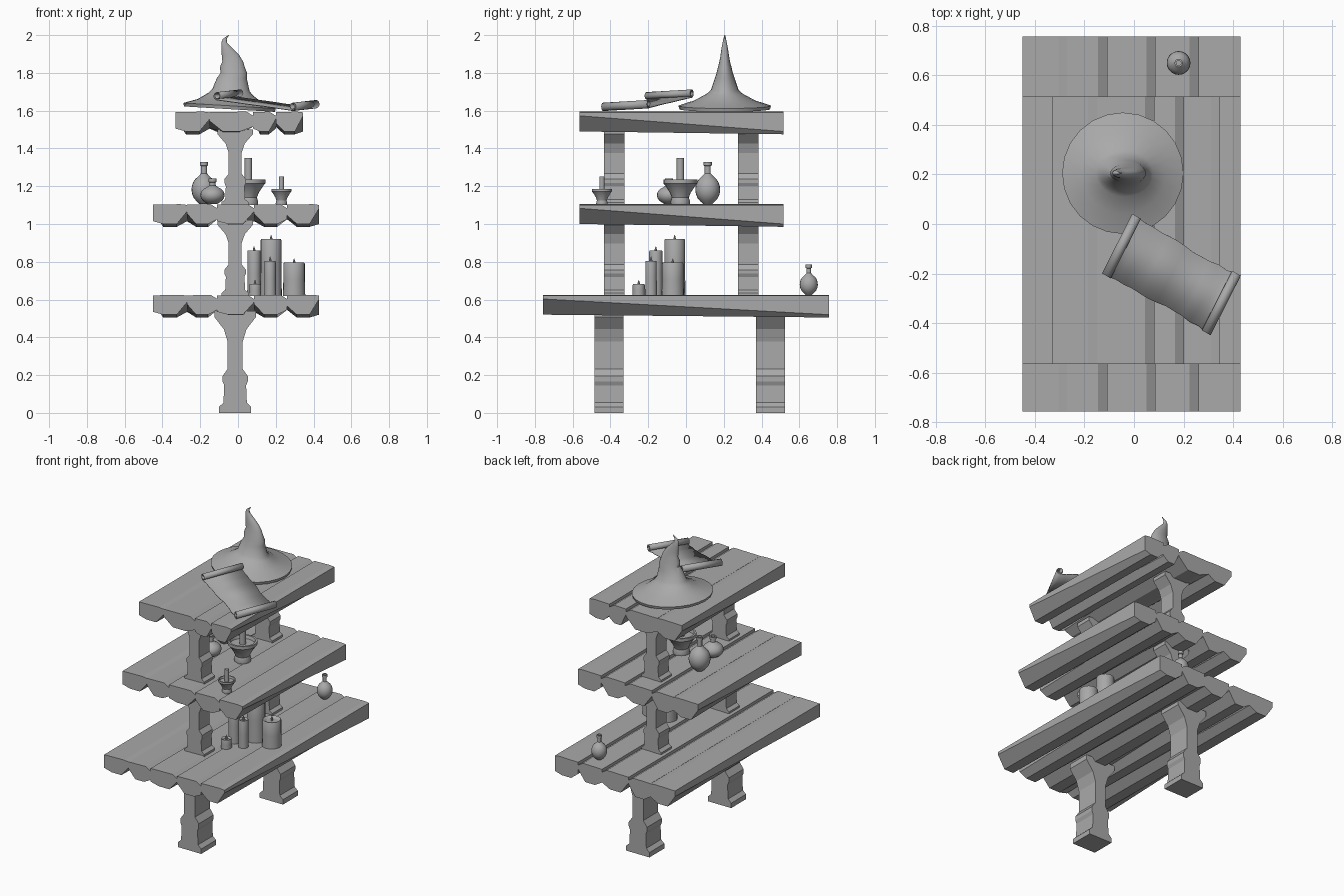
import bpy, bmesh, math, random
from mathutils import Vector

random.seed(4)
if "Cube" in bpy.data.objects:
    bpy.data.objects.remove(bpy.data.objects["Cube"], do_unlink=True)

GREY = (0.4, 0.4, 0.4, 1)
mat = bpy.data.materials.new("plain grey")
mat.use_nodes = True
mat.diffuse_color = GREY
mat.node_tree.nodes["Principled BSDF"].inputs["Base Color"].default_value = GREY


def finish(name, bm, smooth=False):
    bmesh.ops.recalc_face_normals(bm, faces=bm.faces)
    mesh = bpy.data.meshes.new(name)
    bm.to_mesh(mesh)
    bm.free()
    mesh.materials.append(mat)
    obj = bpy.data.objects.new(name, mesh)
    bpy.context.collection.objects.link(obj)
    if smooth:
        bpy.ops.object.select_all(action='DESELECT')
        obj.select_set(True)
        bpy.context.view_layer.objects.active = obj
        bpy.ops.object.shade_smooth_by_angle(angle=math.radians(35))
    return obj


def loft(name, rings, smooth=False, cap=True):
    """Skin a list of equally long closed rings of points."""
    bm = bmesh.new()
    loops = [[bm.verts.new(p) for p in ring] for ring in rings]
    n = len(loops[0])
    for a, b in zip(loops, loops[1:]):
        for i in range(n):
            j = (i + 1) % n
            bm.faces.new((a[i], a[j], b[j], b[i]))
    if cap:
        bm.faces.new(loops[0])
        bm.faces.new(loops[-1])
    return finish(name, bm, smooth)


def ellipse(cx, cy, rx, ry, z, n=20, tilt=0.0):
    angles = [math.tau * i / n for i in range(n)]
    return [(cx + rx * math.cos(a), cy + ry * math.sin(a), z + tilt * rx * math.cos(a))
            for a in angles]


def lathe(name, x, y, z, profile, n=20):
    """Turn (radius, height) pairs about a vertical axis."""
    return loft(name, [ellipse(x, y, r, r, z + h, n) for r, h in profile], True)


# Shelves: rough planks whose lower edges are hewn differently at each end
def plank(name, x0, x1, y0, y1, top, front, back, dip):
    w = x1 - x0
    rings = []
    for y, (a, b), t in ((y0, front, 0.105), (y1, back, 0.12)):
        rings.append([(x0, y, top - 0.003), (x1 - 0.035, y, top), (x1, y, top - dip),
                      (x1, y, top - b), (x1 - 0.3 * w, y, top - t),
                      (x0 + 0.3 * w, y, top - t), (x0, y, top - a)])
    loft(name, rings)


def shelf(name, edges, y0, y1, top):
    last = len(edges) - 2
    for i, (x0, x1) in enumerate(zip(edges, edges[1:])):
        front, back = ((0.09, 0.04), (0.04, 0.09)) if i % 2 == 0 else ((0.05, 0.08), (0.09, 0.05))
        if i == last:
            front, back = (0.06, 0.022), (0.08, 0.105)
        dip = 0.004 if i in (0, last) else 0.022
        plank(f"{name}_plank_{i + 1}", x0, x1, y0, y1, top, front, back, dip)


WIDE = (-0.45, -0.27, -0.11, 0.085, 0.26, 0.43)
shelf("bottom_shelf", WIDE, -0.757, 0.757, 0.625)
shelf("middle_shelf", WIDE, -0.565, 0.515, 1.105)
shelf("top_shelf", (-0.33, -0.15, 0.08, 0.2, 0.345), -0.565, 0.515, 1.595)

# Legs: shaped board profile (half width, height fraction), extruded in depth
LEG = ((0.085, 0), (0.085, 0.06), (0.062, 0.1), (0.058, 0.27), (0.067, 0.31), (0.067, 0.36),
       (0.04, 0.43), (0.04, 0.7), (0.06, 0.82), (0.11, 0.94), (0.11, 1.0))


def leg(name, y0, y1, z0, z1, width):
    half = [(r * width, z0 + f * (z1 - z0)) for r, f in LEG]
    outline = [(r, z) for r, z in half] + [(-r, z) for r, z in reversed(half)]
    loft(name, [[(x - 0.015, y, z) for x, z in outline] for y in (y0, y1)])


for tier, z0, z1, width, depths in (
        ("lower", 0, 0.54, 1, ((-0.485, -0.33), (0.37, 0.525))),
        ("middle", 0.61, 1.02, 0.85, ((-0.435, -0.325), (0.275, 0.385))),
        ("upper", 1.09, 1.5, 0.85, ((-0.435, -0.325), (0.275, 0.385)))):
    for side, (y0, y1) in zip(("front", "back"), depths):
        leg(f"{tier}_{side}_leg", y0, y1, z0, z1, width)

# Pointed hat: tilted brim and crooked crown (centre x, x radius, y radius, height)
HAT = ((-0.045, 0.24, 0.24, 1.608), (-0.045, 0.245, 0.245, 1.626), (-0.042, 0.17, 0.165, 1.652),
       (-0.038, 0.115, 0.095, 1.69), (-0.037, 0.098, 0.073, 1.71), (-0.033, 0.08, 0.053, 1.77),
       (-0.022, 0.07, 0.043, 1.80), (-0.03, 0.066, 0.036, 1.83), (-0.028, 0.055, 0.028, 1.86),
       (-0.04, 0.046, 0.022, 1.895), (-0.058, 0.03, 0.017, 1.93), (-0.073, 0.015, 0.011, 1.96),
       (-0.07, 0.01, 0.007, 1.98), (-0.05, 0.002, 0.002, 2.0))
loft("hat", [ellipse(cx, 0.205, rx, ry, z, 24, -0.06 if rx > 0.09 else 0)
             for cx, rx, ry, z in HAT], True)

# Scroll: one sheet curled up at both ends
start, end = Vector((-0.11, -0.21, 1.678)), Vector((0.29, -0.438, 1.622))
axis = Vector((0.122, 0.24, 0.014))
run = (end - start).to_2d().length
across = Vector((end.x - start.x, end.y - start.y, 0)).normalized()
drop = end.z - start.z
STEPS = 24
path = []
for i in range(STEPS + 1):
    a = -math.pi / 2 - 3 * math.pi * (1 - i / STEPS)
    r = 0.011 + 0.011 * i / STEPS
    path.append((r * math.cos(a), r * math.sin(a), 0))
for i in range(1, 12):
    path.append((run * i / 12, drop * i / 12 - 0.022, random.uniform(0.01, 0.05)))
path += [(run - s, h + drop, 0) for s, h, _ in reversed(path[:STEPS + 1])]
bm = bmesh.new()
rows = [[bm.verts.new(start + across * s + Vector((0, 0, h)) + axis * t) for t in (trim, 1 - trim)]
        for s, h, trim in path]
for a, b in zip(rows, rows[1:]):
    bm.faces.new((a[0], a[1], b[1], b[0]))
scroll = finish("scroll", bm, True)
solid = scroll.modifiers.new("paper", 'SOLIDIFY')
solid.thickness = 0.004
solid.offset = 0


# Bottles: round body, thin neck and lip
def bottle(name, x, y, z, r, body, total, neck):
    prof = [(0.35 * r, 0)]
    for i in range(1, 9):
        a = -math.pi / 2 + math.pi * (0.12 + 0.76 * i / 8.4)
        prof.append((r * math.cos(a), body * (0.5 + 0.5 * math.sin(a))))
    prof += [(neck, body * 1.05), (neck, total - 0.02), (neck * 1.35, total - 0.017),
             (neck * 1.35, total), (neck * 0.8, total), (neck * 0.8, total - 0.02)]
    lathe(name, x, y, z, prof)


bottle("large_bottle", -0.18, 0.115, 1.105, 0.066, 0.155, 0.222, 0.016)
bottle("squat_bottle", -0.135, -0.09, 1.105, 0.064, 0.095, 0.135, 0.016)
bottle("floor_bottle", 0.18, 0.65, 0.625, 0.048, 0.11, 0.16, 0.012)


# Candles with dished tops and wicks
def candle(name, x, y, z, r, h):
    lathe(name, x, y, z, [(r * 1.04, 0), (r, h * 0.5), (r, h - 0.006), (r * 0.94, h),
                          (r * 0.8, h - 0.002), (r * 0.6, h - 0.01)])
    lathe(name + "_wick", x, y, z + h - 0.015, [(0.005, 0), (0.007, 0.018), (0.001, 0.037)], 8)


for i, (x, y, r, h) in enumerate(((0.175, -0.06, 0.055, 0.3), (0.297, -0.07, 0.057, 0.175),
                                  (0.17, -0.185, 0.03, 0.185), (0.085, -0.16, 0.035, 0.24),
                                  (0.09, -0.25, 0.032, 0.062))):
    candle(f"candle_{i + 1}", x, y, 0.62, r, h)


# Bowl shaped candle holders
def holder(name, x, y, r, h, stick, total):
    lathe(name, x, y, 1.1, [(0.55 * r, 0), (0.58 * r, 0.12 * h), (0.5 * r, 0.3 * h),
                            (0.62 * r, 0.5 * h), (0.92 * r, 0.8 * h), (r, 0.85 * h), (r, h),
                            (0.86 * r, h), (0.8 * r, 0.85 * h)])
    lathe(name + "_candle", x, y, 1.1 + 0.7 * h,
          [(stick, 0), (stick, total - 0.7 * h), (stick * 0.8, total - 0.7 * h)], 12)


holder("large_holder", 0.055, -0.03, 0.09, 0.135, 0.02, 0.25)
holder("small_holder", 0.23, -0.445, 0.053, 0.085, 0.014, 0.152)
